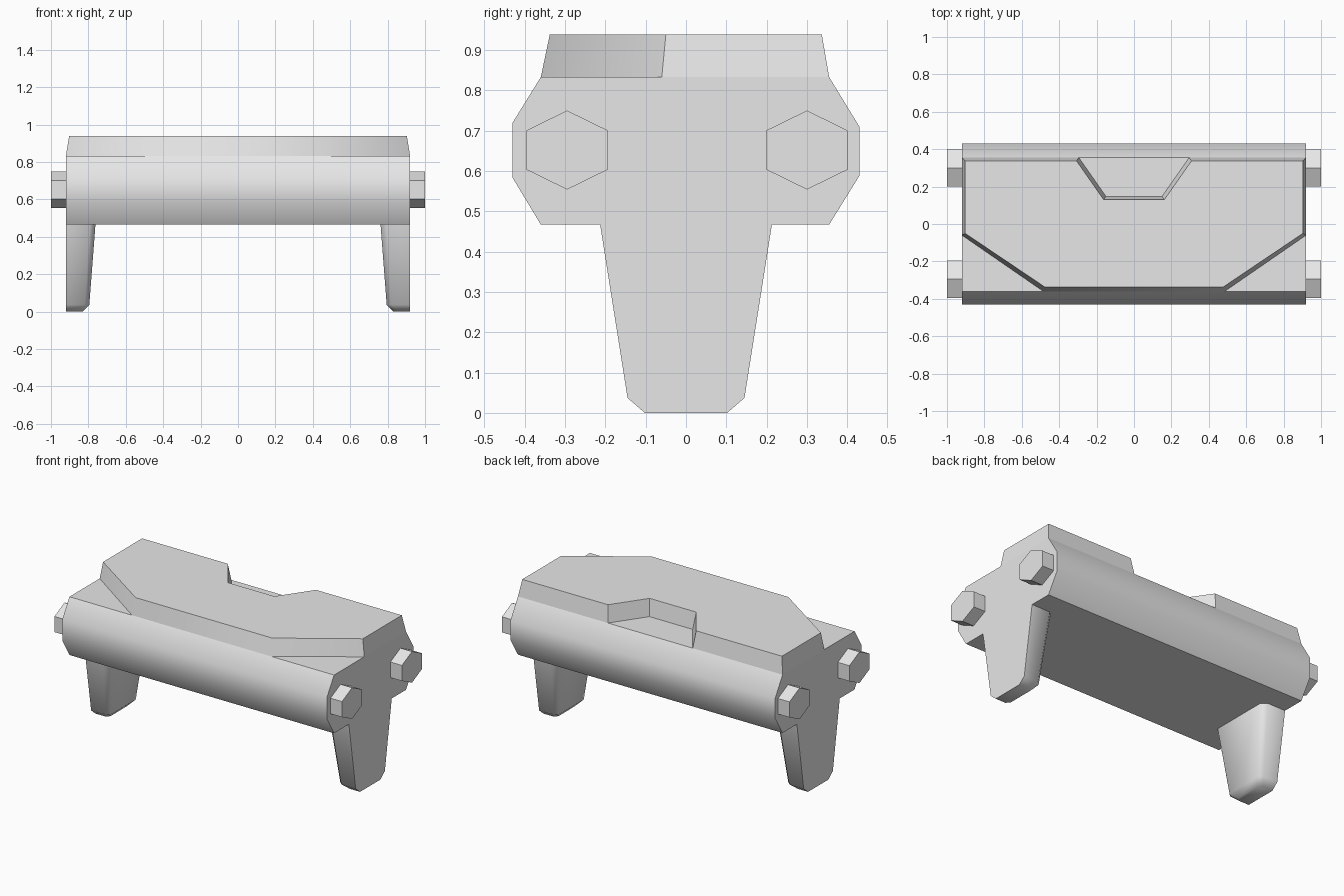
import bpy
import bmesh
import math

if "Cube" in bpy.data.objects:
    bpy.data.objects.remove(bpy.data.objects["Cube"])

grey = bpy.data.materials.new("light grey")
grey.diffuse_color = (0.8, 0.8, 0.8, 1)
grey.use_nodes = True
grey.node_tree.nodes["Principled BSDF"].inputs["Base Color"].default_value = grey.diffuse_color


def loft(name, rings, smooth_angle):
    """Skin a stack of matching rings and cap both ends."""
    bm = bmesh.new()
    loops = [[bm.verts.new(p) for p in ring] for ring in rings]
    for a, b in zip(loops, loops[1:]):
        for i in range(len(a)):
            j = (i + 1) % len(a)
            bm.faces.new((a[i], a[j], b[j], b[i]))
    bm.faces.new(loops[0])
    bm.faces.new(loops[-1])
    bmesh.ops.recalc_face_normals(bm, faces=bm.faces)
    mesh = bpy.data.meshes.new(name)
    bm.to_mesh(mesh)
    bm.free()
    mesh.materials.append(grey)
    obj = bpy.data.objects.new(name, mesh)
    bpy.context.collection.objects.link(obj)
    bpy.ops.object.select_all(action='DESELECT')
    obj.select_set(True)
    bpy.context.view_layer.objects.active = obj
    bpy.ops.object.shade_smooth_by_angle(angle=math.radians(smooth_angle))
    return obj


# Eight-sided body running along x
profile = [(-0.36, 0.467), (0.355, 0.467), (0.43, 0.588), (0.43, 0.71),
           (0.355, 0.833), (-0.36, 0.833), (-0.43, 0.72), (-0.43, 0.583)]
loft("body", [[(x, y, z) for y, z in profile] for x in (-0.92, 0.92)], 45)


# Top plate with cut front corners and a notch in the back edge
def plate_ring(half, z):
    right = [(x, y, z) for x, y in half]
    return right + [(-x, y, z) for x, y in reversed(half)]


plate_low = [(0.485, -0.36), (0.92, -0.06), (0.92, 0.355), (0.295, 0.355), (0.15, 0.148)]
plate_high = [(0.475, -0.338), (0.903, -0.05), (0.903, 0.337), (0.307, 0.337), (0.162, 0.13)]
loft("top_plate", [plate_ring(plate_low, 0.833), plate_ring(plate_high, 0.938)], 50)


# Tapered legs, flush with the body ends, inner corners chamfered
def leg_ring(s, inner, half, cut, z):
    pts = [(0.92, -half), (0.92, half), (inner + cut, half),
           (inner, half - cut), (inner, cut - half), (inner + cut, -half)]
    return [(s * x, y, z) for x, y in pts]


for side, s in (("left", -1), ("right", 1)):
    loft(side + "_leg", [leg_ring(s, 0.762, 0.213, 0.03, 0.467),
                         leg_ring(s, 0.795, 0.145, 0.025, 0.037),
                         leg_ring(s, 0.83, 0.102, 0.02, 0.0)], 60)

    # Six-sided pegs on the body ends
    for place, y in (("front", -0.295), ("back", 0.3)):
        hexagon = [(y + 0.1 * math.sin(k * math.pi / 3) / math.sin(math.pi / 3),
                    0.652 + 0.098 * math.cos(k * math.pi / 3)) for k in range(6)]
        loft(f"{place}_{side}_peg",
             [[(s * x, py, pz) for py, pz in hexagon] for x in (0.91, 1.0)], 30)
